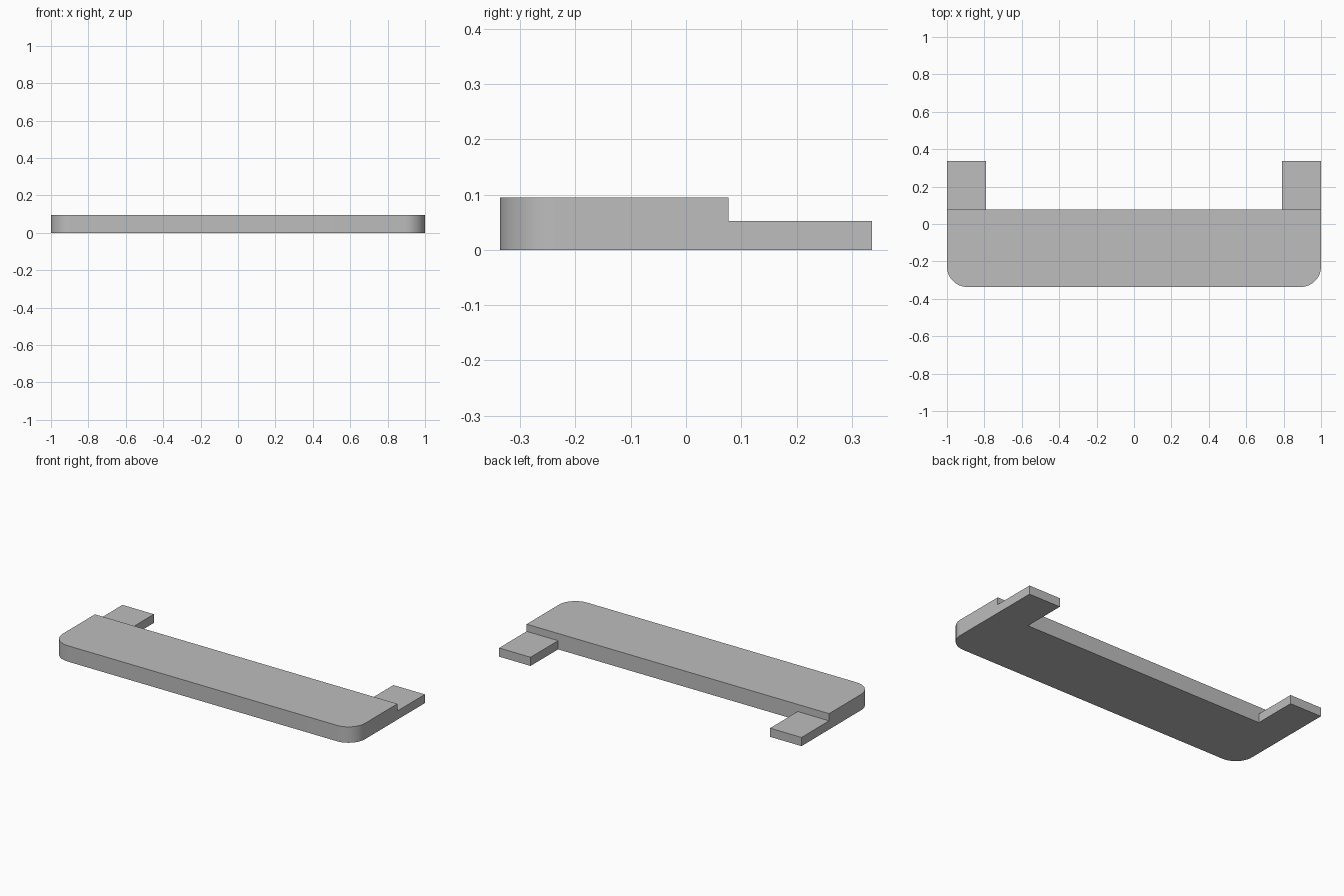
import bpy, bmesh, math

if "Cube" in bpy.data.objects:
    bpy.data.objects.remove(bpy.data.objects["Cube"])

HALF_X, FRONT, BACK = 1.0, -0.337, 0.337
STEP_Y, TAB_X = 0.077, 0.792        # rear edge of the slab, inner edge of the tabs
TAB_Z, TOP_Z = 0.052, 0.095
RADIUS, SEGMENTS = 0.11, 16

grey = bpy.data.materials.new("plain grey")
grey.diffuse_color = (0.51, 0.51, 0.51, 1)
grey.use_nodes = True
grey.node_tree.nodes["Principled BSDF"].inputs["Base Color"].default_value = grey.diffuse_color

# Right half of the outline, from the front corner round to the inner tab corner
half = []
for i in range(SEGMENTS + 1):
    a = -math.pi / 2 + math.pi / 2 * i / SEGMENTS
    half.append((HALF_X - RADIUS + RADIUS * math.cos(a),
                 FRONT + RADIUS + RADIUS * math.sin(a)))
half += [(HALF_X, STEP_Y), (HALF_X, BACK), (TAB_X, BACK), (TAB_X, STEP_Y)]
outline = half + [(-x, y) for x, y in reversed(half)]

bm = bmesh.new()


def extrude_up(face, height):
    new = bmesh.ops.extrude_face_region(bm, geom=[face])["geom"]
    verts = [g for g in new if isinstance(g, bmesh.types.BMVert)]
    bmesh.ops.translate(bm, verts=verts, vec=(0, 0, height))
    return next(g for g in new if isinstance(g, bmesh.types.BMFace))


# Base layer: slab and both tabs share one flat underside
base = bm.faces.new([bm.verts.new((x, y, 0)) for x, y in outline])
top = extrude_up(base, TAB_Z)
if not any(f.normal.z < -0.9 or f.normal.z > 0.9
           for f in bm.faces if all(v.co.z < 1e-5 for v in f.verts)):
    bm.faces.new([v for v in bm.verts if v.co.z < 1e-5])

# Separate the tab tops from the slab top, then raise the slab
for side in (1, -1):
    pair = [v for v in top.verts if abs(v.co.y - STEP_Y) < 1e-4 and v.co.x * side > 0]
    face = next(f for f in bm.faces if all(v in f.verts for v in pair)
                and all(v.co.z > TAB_Z - 1e-4 for v in f.verts))
    bmesh.utils.face_split(face, pair[0], pair[1])
    top = next(f for f in bm.faces if all(v.co.z > TAB_Z - 1e-4 for v in f.verts)
               and min(v.co.y for v in f.verts) < 0)
extrude_up(top, TOP_Z - TAB_Z)

bmesh.ops.recalc_face_normals(bm, faces=bm.faces)
# Merge the coplanar wall pieces
bmesh.ops.dissolve_limit(bm, angle_limit=math.radians(0.5),
                         verts=bm.verts, edges=bm.edges)

mesh = bpy.data.meshes.new("stepped_bracket")
bm.to_mesh(mesh)
bm.free()
mesh.materials.append(grey)
bracket = bpy.data.objects.new("stepped_bracket", mesh)
bpy.context.collection.objects.link(bracket)
bpy.context.view_layer.objects.active = bracket
bracket.select_set(True)
bpy.ops.object.shade_smooth_by_angle(angle=math.radians(30))
